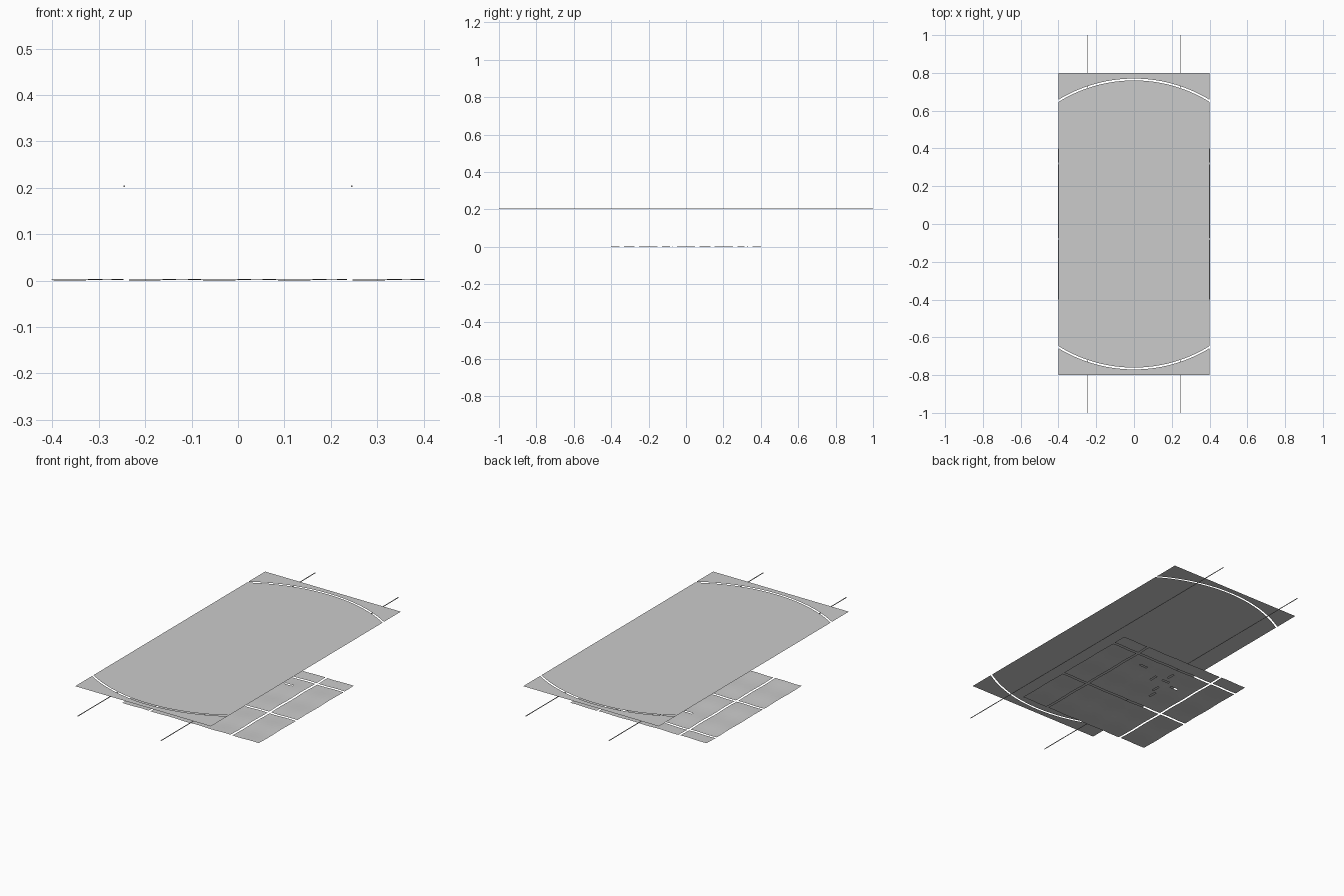
import bpy, bmesh, math

if "Cube" in bpy.data.objects:
    bpy.data.objects.remove(bpy.data.objects["Cube"])


def make_object(name, bm):
    bmesh.ops.recalc_face_normals(bm, faces=bm.faces)
    if sum(f.normal.z for f in bm.faces) < 0 and "rail" not in name:
        bmesh.ops.reverse_faces(bm, faces=bm.faces)
    mesh = bpy.data.meshes.new(name)
    bm.to_mesh(mesh)
    bm.free()
    obj = bpy.data.objects.new(name, mesh)
    bpy.context.collection.objects.link(obj)
    return obj


def sheet(name, us, v_lists, point, skip=lambda u, v: False):
    """Grid of quads over columns us, each with its own row positions."""
    bm = bmesh.new()
    grid = [[bm.verts.new(point(u, v)) for v in vs] for u, vs in zip(us, v_lists)]
    for i in range(len(us) - 1):
        for j in range(len(v_lists[0]) - 1):
            mid_u = (us[i] + us[i + 1]) / 2
            mid_v = (v_lists[i][j] + v_lists[i][j + 1]) / 2
            if not skip(mid_u, mid_v):
                bm.faces.new((grid[i][j], grid[i + 1][j], grid[i + 1][j + 1], grid[i][j + 1]))
    loose = [v for v in bm.verts if not v.link_faces]
    bmesh.ops.delete(bm, geom=loose, context='VERTS')
    return make_object(name, bm)


# Upper sheet: rectangle cut by two thin circular slots
TOP_Z, HALF_X, HALF_Y, RADIUS, SLOT = 0.245, 0.4, 0.8, 0.765, 0.005
cols = [-HALF_X + 2 * HALF_X * i / 32 for i in range(33)]


def arc(x, r):
    return math.sqrt(r * r - x * x)


def flat(x, y):
    return (x, y, TOP_Z)


inner = RADIUS - SLOT
outer = RADIUS + SLOT
sheet("top_centre", cols, [(-arc(x, inner), arc(x, inner)) for x in cols], flat)
sheet("top_front_end", cols, [(-HALF_Y, -arc(x, outer)) for x in cols], flat)
sheet("top_back_end", cols, [(arc(x, outer), HALF_Y) for x in cols], flat)

# Lower panel: slightly wavy tiles separated by narrow gaps
GAP = 0.006
x_bounds = [-0.402, -0.241, 0.241, 0.402]
y_bounds = [-0.4, -0.08, 0.32, 0.4]

# Small slits in the middle tile: centre x, centre y, length x, length y
slits = [
    (0.136, 0.236, 0.045, 0.01), (0.017, 0.174, 0.01, 0.045),
    (-0.037, 0.246, 0.01, 0.045), (-0.051, 0.19, 0.045, 0.01),
    (-0.058, 0.102, 0.01, 0.045), (-0.086, 0.045, 0.01, 0.045),
    (-0.129, 0.161, 0.045, 0.01),
]


def wavy(x, y):
    return (x, y, 0.002 + 0.001 * math.sin(x * 39) + 0.001 * math.cos(y * 31))


def in_slit(x, y):
    return any(abs(x - a) < w / 2 and abs(y - b) < h / 2 for a, b, w, h in slits)


def lines(lo, hi, axis):
    n = max(4, round((hi - lo) / 0.02))
    vals = {round(lo + (hi - lo) * i / n, 4) for i in range(n + 1)}
    for s in slits:
        for e in (s[axis] - s[axis + 2] / 2, s[axis] + s[axis + 2] / 2):
            if lo < e < hi:
                vals.add(round(e, 4))
    return sorted(vals)


def inset(bounds, i):
    lo = bounds[i] + (GAP if i > 0 else 0)
    hi = bounds[i + 1] - (GAP if i < len(bounds) - 2 else 0)
    return lo, hi


for i in range(3):
    for j in range(3):
        xs = lines(*inset(x_bounds, i), 0)
        ys = lines(*inset(y_bounds, j), 1)
        sheet(f"lower_tile_{i + 1}_{j + 1}", xs, [ys] * len(xs), wavy, in_slit)

# Two hair-thin rails running the full length beneath the upper sheet
for side, label in ((-1, "left"), (1, "right")):
    bm = bmesh.new()
    bmesh.ops.create_cube(bm, size=1)
    bmesh.ops.scale(bm, vec=(0.003, 2.0, 0.003), verts=bm.verts)
    bmesh.ops.translate(bm, vec=(side * 0.245, 0, 0.203), verts=bm.verts)
    make_object(f"{label}_rail", bm)
